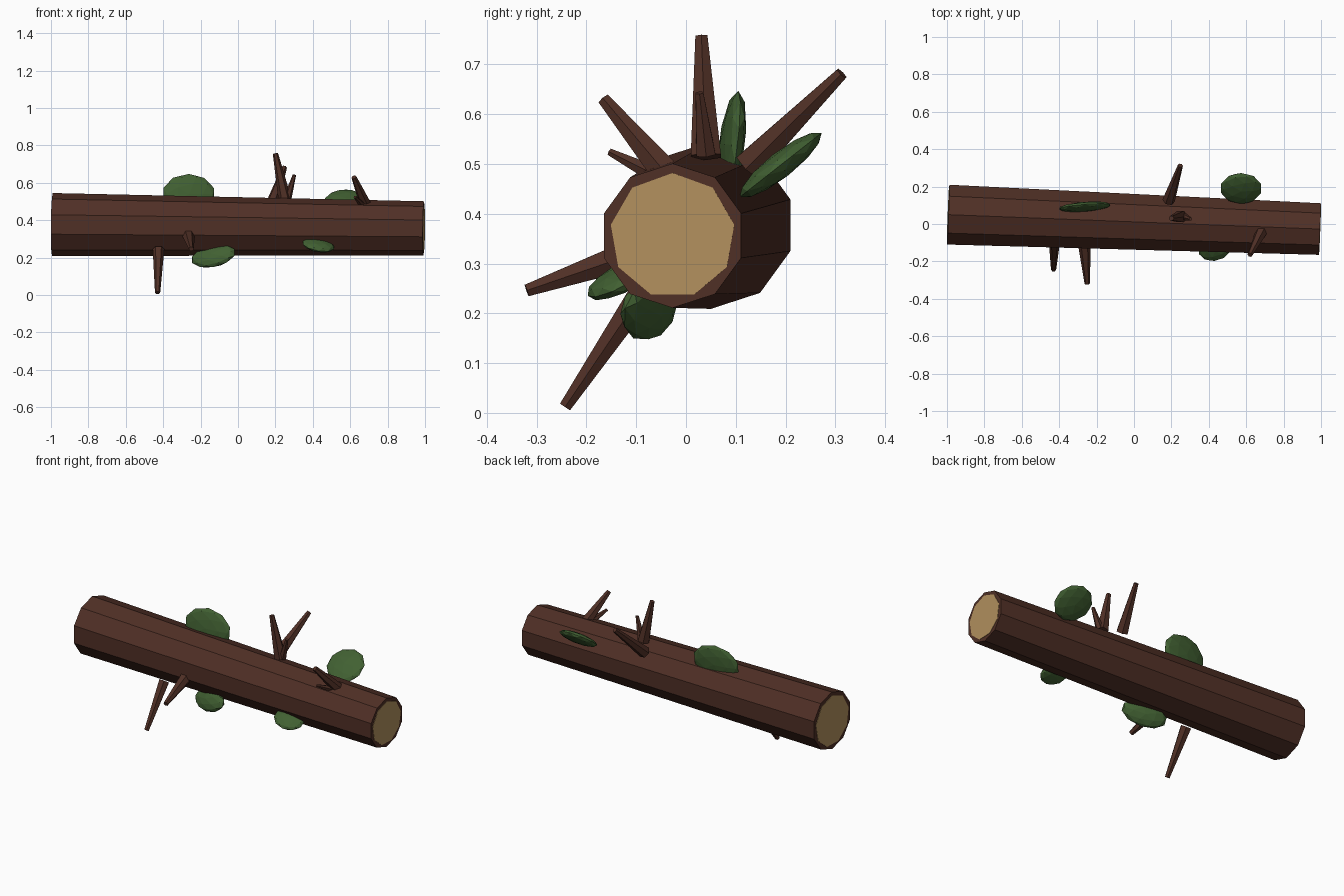
import bpy
import bmesh
from mathutils import Vector, Matrix

cube = bpy.data.objects.get("Cube")
if cube:
    bpy.data.objects.remove(cube)


def material(name, rgb):
    mat = bpy.data.materials.new(name)
    mat.use_nodes = True
    color = (*rgb, 1)
    mat.diffuse_color = color
    bsdf = next(n for n in mat.node_tree.nodes if n.type == 'BSDF_PRINCIPLED')
    bsdf.inputs["Base Color"].default_value = color
    return mat


bark = material("bark brown", (0.080, 0.029, 0.019))
wood = material("cut wood tan", (0.45, 0.285, 0.112))
green = material("leaf green", (0.053, 0.118, 0.032))


def frame(origin, axis, up):
    """Matrix with local z along axis and local y as near to up as possible."""
    z = Vector(axis).normalized()
    up = Vector(up)
    y = (up - z * up.dot(z)).normalized()
    x = y.cross(z)
    return Matrix.Translation(origin) @ Matrix((x, y, z)).transposed().to_4x4()


def finish(name, bm, mat):
    mesh = bpy.data.meshes.new(name)
    bm.to_mesh(mesh)
    bm.free()
    mesh.materials.append(mat)
    obj = bpy.data.objects.new(name, mesh)
    bpy.context.collection.objects.link(obj)
    return obj


def taper(name, start, end, r1, r2, sides, mat, up=(0, 0, 1)):
    start, end = Vector(start), Vector(end)
    bm = bmesh.new()
    bmesh.ops.create_cone(bm, cap_ends=True, segments=sides, radius1=r1, radius2=r2,
                          depth=(end - start).length,
                          matrix=frame((start + end) / 2, end - start, up))
    return finish(name, bm, mat)


def leaf(name, center, along, outward, size):
    """Flattened faceted clump; size is along, outward and thickness radii."""
    thick = Vector(along).cross(Vector(outward))
    m = frame(center, thick, outward)
    bm = bmesh.new()
    bmesh.ops.create_icosphere(bm, subdivisions=2, radius=1,
                               matrix=m @ Matrix.Diagonal((*size, 1)))
    return finish(name, bm, mat=green)


# Tapered ten-sided trunk
left_end = Vector((0.993, -0.027, 0.356))
right_end = Vector((-0.993, 0.05, 0.377))
taper("trunk", right_end, left_end, 0.168, 0.145, 10, bark)

# Cut faces at both ends
axis = (left_end - right_end).normalized()
taper("left_cut_face", left_end - axis * 0.004, left_end + axis * 0.002,
      0.126, 0.126, 9, wood)
taper("right_cut_face", right_end - axis * 0.002, right_end + axis * 0.004,
      0.147, 0.147, 9, wood)

# Broken branches: base, tip, base radius, tip radius
branches = {
    "top_branch": ((0.25, 0.04, 0.515), (0.20, 0.031, 0.757), 0.035, 0.014),
    "top_twig": ((0.265, 0.04, 0.52), (0.302, 0.027, 0.643), 0.022, 0.009),
    "back_branch": ((0.185, 0.125, 0.495), (0.248, 0.313, 0.682), 0.034, 0.014),
    "front_upper_branch": ((0.685, -0.035, 0.475), (0.62, -0.165, 0.63), 0.033, 0.014),
    "front_upper_twig": ((0.66, -0.075, 0.485), (0.625, -0.153, 0.524), 0.018, 0.008),
    "front_lower_branch": ((-0.425, -0.085, 0.245), (-0.43, -0.243, 0.012), 0.031, 0.014),
    "front_middle_branch": ((-0.265, -0.11, 0.318), (-0.25, -0.32, 0.246), 0.034, 0.014),
}
for name, (base, tip, r1, r2) in branches.items():
    taper(name, base, tip, r1, r2, 6, bark, up=(1, 0, 0))

# Flat green clumps
leaf("top_leaf", (-0.263, 0.092, 0.538), (1, 0.08, 0), (0, 0.12, 1), (0.143, 0.11, 0.024))
leaf("back_leaf", (0.573, 0.19, 0.498), (1, 0, 0), (0, 0.79, 0.62), (0.112, 0.105, 0.026))
leaf("under_leaf", (-0.132, -0.075, 0.208), (1, -0.35, 0.15), (0, -0.45, -0.85), (0.127, 0.066, 0.032))
leaf("front_leaf", (0.43, -0.135, 0.267), (1, 0, -0.2), (0, -0.88, -0.45), (0.088, 0.07, 0.025))
